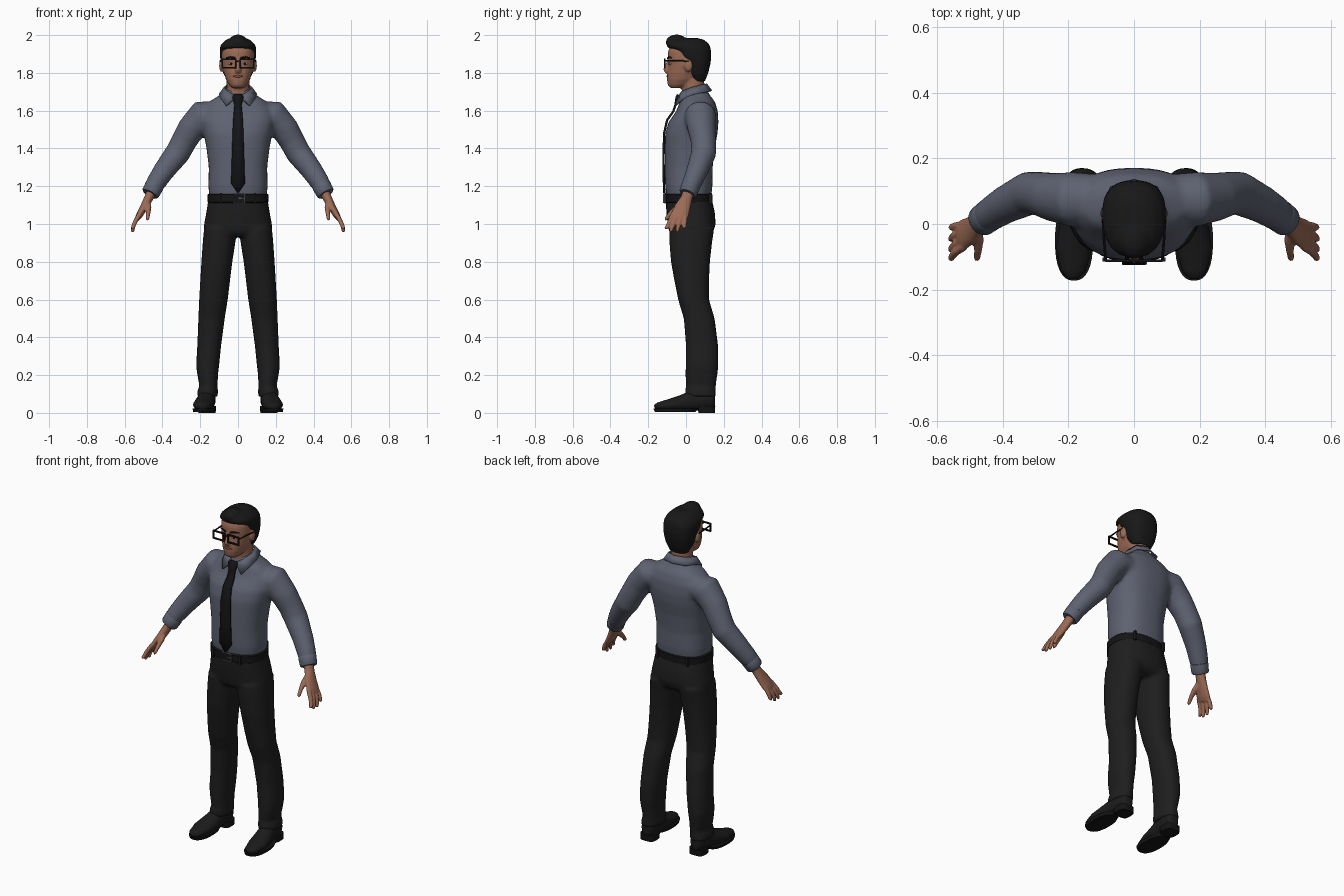
import bpy, bmesh, math
from mathutils import Vector, Matrix


def material(name, rgb):
    m = bpy.data.materials.new(name)
    m.diffuse_color = (*rgb, 1)
    return m


SHIRT = material("slate shirt", (0.112, 0.122, 0.165))
TROUSER = material("charcoal trousers", (0.013, 0.013, 0.013))
SKIN = material("tan skin", (0.33, 0.145, 0.09))
HAIR = material("black hair", (0.009, 0.009, 0.009))
BLACK = material("black accessory", (0.007, 0.007, 0.008))
SHOE = material("shoe leather", (0.011, 0.011, 0.011))
STEEL = material("dark steel", (0.09, 0.09, 0.11))
LIP = material("lips", (0.24, 0.09, 0.065))
EYE = material("eye white", (0.45, 0.42, 0.4))


def skin_rings(bm, rings):
    """Bridge a list of point rings into a closed tube."""
    vs = [[bm.verts.new(p) for p in r] for r in rings]
    n = len(vs[0])
    for a, b in zip(vs, vs[1:]):
        for i in range(n):
            bm.faces.new((a[i], a[(i + 1) % n], b[(i + 1) % n], b[i]))
    bm.faces.new(vs[0][::-1])
    bm.faces.new(vs[-1])


def slabs(bm, rows, n=2.4, seg=32):
    """Horizontal superellipse sections: (z, x centre, x radius, y front, y back)."""
    rings = []
    for z, xc, rx, yf, yb in rows:
        ring = []
        for i in range(seg):
            a = math.tau * i / seg
            c, s = math.cos(a), math.sin(a)
            ring.append((xc + rx * math.copysign(abs(c) ** (2 / n), c),
                         (yf + yb) / 2 + (yb - yf) / 2 * math.copysign(abs(s) ** (2 / n), s), z))
        rings.append(ring)
    skin_rings(bm, rings)


def tube(bm, rows, side=(0, 1, 0), seg=20):
    """Elliptic sections along a path: (x, y, z, radius along side, other radius)."""
    pts = [Vector(r[:3]) for r in rows]
    rings = []
    for i, r in enumerate(rows):
        t = (pts[min(i + 1, len(pts) - 1)] - pts[max(i - 1, 0)]).normalized()
        u = Vector(side)
        u = (u - t * u.dot(t)).normalized()
        v = t.cross(u)
        rings.append([pts[i] + u * r[3] * math.cos(math.tau * k / seg)
                      + v * r[-1] * math.sin(math.tau * k / seg) for k in range(seg)])
    skin_rings(bm, rings)


def ball(bm, c, r):
    bmesh.ops.create_uvsphere(bm, u_segments=20, v_segments=12, radius=1,
                              matrix=Matrix.Translation(c) @ Matrix.Diagonal((*r, 1)))


def box(bm, c, size):
    bmesh.ops.create_cube(bm, size=1, matrix=Matrix.Translation(c) @ Matrix.Diagonal((*size, 1)))


def strip(bm, a, b):
    va, vb = [bm.verts.new(p) for p in a], [bm.verts.new(p) for p in b]
    for i in range(len(a) - 1):
        bm.faces.new((va[i], va[i + 1], vb[i + 1], vb[i]))


def finish(name, bm, mat, mirror=False, voxel=0, smooth=0, thick=0):
    bmesh.ops.recalc_face_normals(bm, faces=bm.faces)
    me = bpy.data.meshes.new(name)
    bm.to_mesh(me)
    bm.free()
    me.materials.append(mat)
    ob = bpy.data.objects.new(name, me)
    bpy.context.collection.objects.link(ob)
    bpy.ops.object.select_all(action='DESELECT')
    ob.select_set(True)
    bpy.context.view_layer.objects.active = ob
    bpy.ops.object.shade_smooth_by_angle(angle=math.radians(40))
    if mirror:
        ob.modifiers.new("mirror", 'MIRROR')
    if thick:
        m = ob.modifiers.new("thickness", 'SOLIDIFY')
        m.thickness, m.offset = thick, 0
    if voxel:
        m = ob.modifiers.new("merge", 'REMESH')
        m.mode, m.voxel_size, m.use_smooth_shade = 'VOXEL', voxel, True
        m = ob.modifiers.new("soften", 'SMOOTH')
        m.factor, m.iterations = 0.5, smooth
    return ob


# shirt: torso and sleeves blended together
bm = bmesh.new()
slabs(bm, [(z, 0, rx, f, b) for z, rx, f, b in (
    (1.14, .152, -.102, .133), (1.2, .157, -.11, .14), (1.3, .155, -.112, .141), (1.4, .167, -.112, .152),
    (1.48, .182, -.11, .167), (1.54, .192, -.092, .172), (1.6, .19, -.05, .168), (1.65, .15, -.033, .152),
    (1.68, .1, -.024, .128), (1.715, .064, -.012, .108))])
for s in (1, -1):
    tube(bm, [(s * x, y, z, r) for x, y, z, r in (
        (.1, .075, 1.575, .075), (.19, .075, 1.573, .084), (.25, .083, 1.5, .074), (.285, .092, 1.44, .068),
        (.32, .094, 1.375, .067), (.39, .06, 1.285, .058), (.43, .035, 1.225, .053), (.455, .017, 1.185, .047))])
finish("shirt", bm, SHIRT, voxel=.011, smooth=7)

# cuffs
bm = bmesh.new()
tube(bm, [(.437, .03, 1.21, .044), (.442, .026, 1.203, .05), (.462, .011, 1.165, .048), (.466, .008, 1.158, .042)])
finish("cuffs", bm, SHIRT, mirror=True)

# folded collar
bm = bmesh.new()
strip(bm, [(.008, -.036, 1.675), (.05, -.022, 1.7), (.071, .03, 1.722), (.054, .085, 1.736), (0, .107, 1.74)],
      [(.062, -.058, 1.625), (.088, -.02, 1.66), (.098, .035, 1.685), (.07, .112, 1.7), (0, .134, 1.705)])
finish("collar", bm, SHIRT, mirror=True, thick=.01)

# tie
bm = bmesh.new()
rows = [(.022, -.042, 1.685), (.029, -.05, 1.67), (.019, -.056, 1.63), (.022, -.068, 1.595), (.026, -.1, 1.55),
        (.029, -.116, 1.48), (.033, -.119, 1.35), (.037, -.117, 1.215), (.003, -.115, 1.165)]
strip(bm, [(-w, y, z) for w, y, z in rows], [(w, y, z) for w, y, z in rows])
finish("tie", bm, BLACK, thick=.012)

# trousers: hips and legs blended together
bm = bmesh.new()
slabs(bm, [(z, 0, rx, f, b) for z, rx, f, b in (
    (.935, .15, -.07, .12), (.96, .18, -.09, .146), (1.0, .18, -.097, .157), (1.06, .168, -.104, .153),
    (1.14, .156, -.108, .135))])
for s in (1, -1):
    slabs(bm, [(z, s * (a + b) / 2, (b - a) / 2, f, k) for z, a, b, f, k in (
        (.98, .006, .18, -.09, .15), (.9, .014, .187, -.088, .138), (.8, .03, .194, -.08, .127),
        (.7, .042, .2, -.062, .122), (.6, .054, .206, -.042, .122), (.5, .07, .21, -.012, .152),
        (.35, .09, .216, .0, .171), (.25, .1, .222, -.002, .172), (.2, .106, .215, -.003, .166),
        (.14, .108, .204, .0, .158), (.12, .106, .215, -.006, .158), (.085, .107, .218, -.004, .16))], n=2.2)
finish("trousers", bm, TROUSER, voxel=.011, smooth=5)

# belt, loops and buckle
bm = bmesh.new()
slabs(bm, [(z, 0, .161 - d, -.115 + d, .141 - d) for z, d in ((1.112, .006), (1.116, 0), (1.155, 0), (1.16, .006))])
finish("belt", bm, BLACK)
bm = bmesh.new()
box(bm, (.09, -.108, 1.136), (.012, .012, .054))
box(bm, (.1, .13, 1.136), (.012, .014, .054))
finish("belt_loops", bm, TROUSER, mirror=True)
bm = bmesh.new()
for x in (-.022, .036):
    box(bm, (x, -.118, 1.136), (.006, .01, .05))
for z in (1.113, 1.159):
    box(bm, (.007, -.118, z), (.06, .01, .005))
box(bm, (.018, -.118, 1.136), (.03, .008, .006))
finish("buckle", bm, STEEL)

# shoes
bm = bmesh.new()
tube(bm, [(.186, -.168, .033, .016, .012), (.186, -.145, .035, .038, .022), (.184, -.08, .042, .055, .034),
          (.177, -.02, .052, .053, .044), (.168, .04, .066, .047, .056), (.163, .1, .072, .046, .058),
          (.162, .14, .07, .036, .052), (.162, .153, .07, .022, .04)], side=(1, 0, 0))
finish("shoes", bm, SHOE, mirror=True, voxel=.006, smooth=3)
bm = bmesh.new()
slabs(bm, [(.006, .183, .054, -.165, .05), (.024, .183, .058, -.173, .07)])
slabs(bm, [(0, .163, .045, .066, .153), (.036, .163, .046, .06, .155)], n=3.5)
finish("soles", bm, BLACK, mirror=True)

# hands: palm, fingers and thumb
bm = bmesh.new()
tube(bm, [(.452, .018, 1.185, .03, .026), (.474, .002, 1.135, .031, .024), (.497, -.018, 1.09, .042, .021),
          (.52, -.032, 1.05, .047, .018), (.532, -.038, 1.03, .043, .014)])
for y0, y1, z1 in ((-.07, -.108, .972), (-.047, -.08, .957), (-.023, -.047, .956), (-.002, -.012, .975)):
    tube(bm, [(.518, y0, 1.055, .012), (.543, y0 * .6 + y1 * .4, 1.015, .012),
              (.555, y0 * .25 + y1 * .75, .985, .011), (.558, y1, z1 + .005, .009), (.558, y1, z1, .004)], seg=12)
tube(bm, [(.482, -.01, 1.12, .018), (.474, -.05, 1.085, .016), (.476, -.083, 1.055, .012),
          (.479, -.105, 1.028, .01), (.48, -.111, 1.02, .004)], side=(1, 0, 0), seg=12)
finish("hands", bm, SKIN, mirror=True, voxel=.005, smooth=2)

# head with neck, nose and ears
bm = bmesh.new()
slabs(bm, [(z, 0, rx, f, b) for z, rx, f, b in (
    (1.72, .03, -.082, -.02), (1.735, .046, -.096, .02), (1.765, .064, -.101, .07), (1.8, .075, -.1, .09),
    (1.84, .083, -.094, .1), (1.87, .086, -.097, .105), (1.91, .086, -.096, .108), (1.94, .08, -.085, .1),
    (1.97, .05, -.05, .07))], n=2.2)
slabs(bm, [(1.64, 0, .062, -.02, .1), (1.72, 0, .06, -.022, .098), (1.8, 0, .06, -.03, .095)], n=2)
tube(bm, [(0, -.088, 1.872, .009, .01), (0, -.099, 1.84, .01, .012), (0, -.107, 1.818, .016, .014),
          (0, -.1, 1.805, .016, .012)], side=(1, 0, 0), seg=12)
for s in (1, -1):
    ball(bm, (s * .089, .012, 1.838), (.011, .022, .033))
finish("head", bm, SKIN, voxel=.006, smooth=3)

# lips, eyes and brows
bm = bmesh.new()
ball(bm, (0, -.095, 1.782), (.026, .009, .007))
finish("lips", bm, LIP)
bm = bmesh.new()
ball(bm, (.036, -.083, 1.848), (.014, .007, .007))
finish("eyes", bm, EYE, mirror=True)
bm = bmesh.new()
ball(bm, (.036, -.0885, 1.848), (.006, .004, .006))
tube(bm, [(.014, -.096, 1.878, .005), (.04, -.09, 1.884, .005), (.062, -.075, 1.879, .003)], side=(0, 0, 1), seg=8)
finish("pupils_and_brows", bm, HAIR, mirror=True)

# hair: cap and swept-up quiff
bm = bmesh.new()
slabs(bm, [(z, 0, rx, f, b) for z, rx, f, b in (
    (1.755, .055, .03, .1), (1.8, .079, .0, .118), (1.85, .09, -.018, .13), (1.89, .096, -.055, .134),
    (1.925, .097, -.07, .131), (1.935, .096, -.1, .129), (1.955, .086, -.102, .12), (1.975, .064, -.085, .095),
    (1.985, .04, -.06, .06))])
ball(bm, (0, -.05, 1.963), (.05, .057, .04))
finish("hair", bm, HAIR, voxel=.007, smooth=3)

# glasses
bm = bmesh.new()
for x in (.013, .083):
    box(bm, (x, -.112, 1.849), (.008, .008, .05))
for z in (1.827, 1.871):
    box(bm, (.048, -.112, z), (.078, .008, .008))
box(bm, (.005, -.112, 1.862), (.012, .008, .007))
tube(bm, [(.086, -.114, 1.864, .004), (.092, -.04, 1.864, .004), (.094, .015, 1.862, .004)], side=(0, 0, 1), seg=8)
finish("glasses", bm, BLACK, mirror=True)
